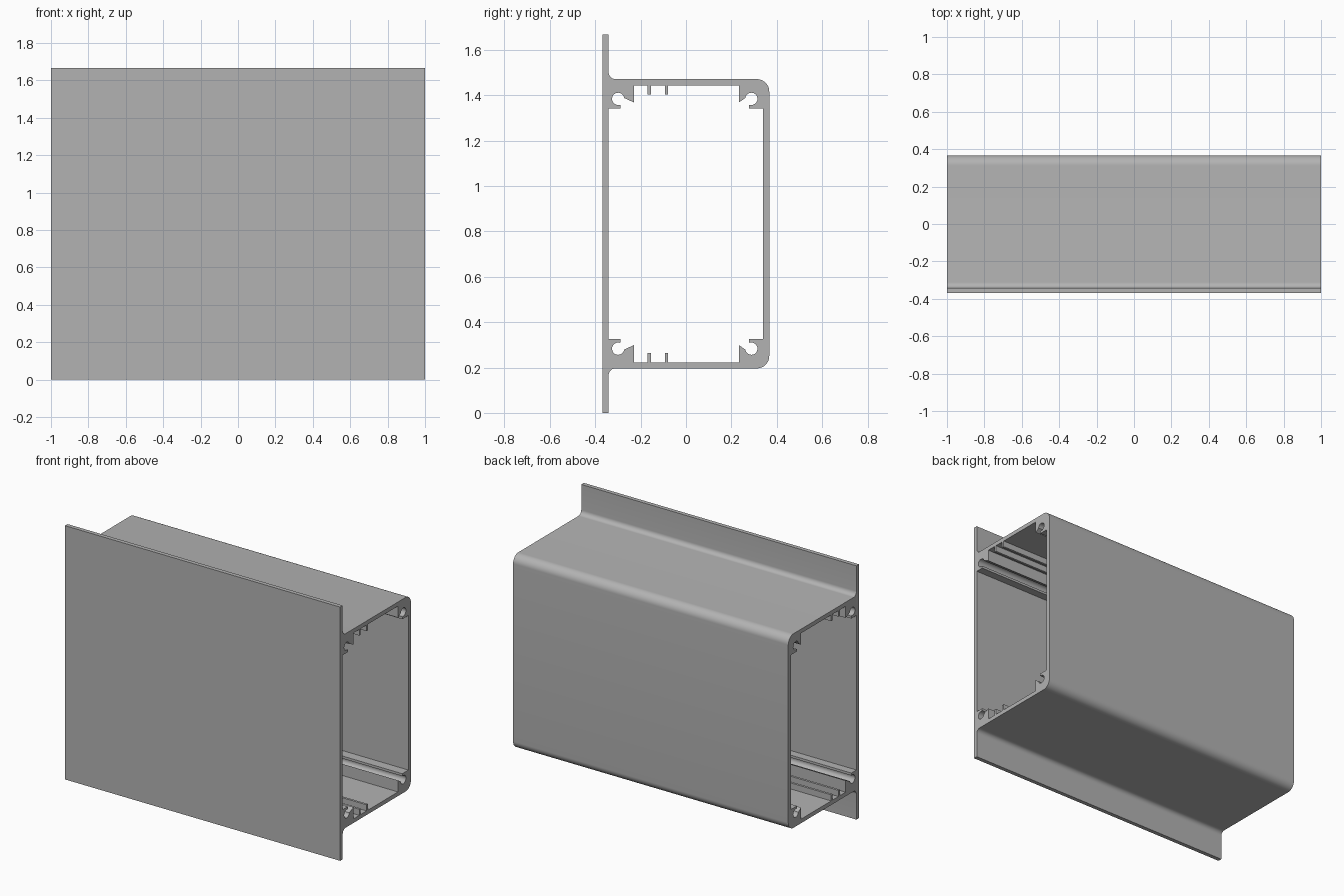
import bpy
import math
from mathutils import Matrix

cube = bpy.data.objects.get("Cube")
if cube:
    bpy.data.objects.remove(cube, do_unlink=True)

# Profile dimensions, as (y, z) in cross-section
HALF_LENGTH = 1.0
HEIGHT = 1.667
MID = HEIGHT / 2
FRONT, FRONT_IN = -0.368, -0.341
BACK, BACK_IN = 0.367, 0.34
TOP, CEILING = 1.471, 1.444
CORNER, FILLET = 0.055, 0.03
BOSS_Z, BOSS_R, BOSS_FOOT = 1.384, 0.027, 1.341


def arc(cy, cz, r, start, end, steps):
    """Points along an arc, angles in degrees."""
    angles = [math.radians(start + (end - start) * i / steps) for i in range(steps + 1)]
    return [(cy + r * math.cos(a), cz + r * math.sin(a)) for a in angles]


def screw_boss(wall, centre, tooth, side):
    """Open screw channel, from the wall to the ceiling; side is 1 or -1."""
    lip = centre + side * 0.011
    pts = [(wall, BOSS_FOOT), (lip, BOSS_FOOT), (lip, BOSS_FOOT + 0.016)]
    ring = arc(0, BOSS_Z, BOSS_R, -75, -352, 24)
    pts += [(centre + side * y, z) for y, z in ring]
    pts += [(tooth, 1.368), (tooth, CEILING)]
    return pts


def rib(y):
    """Small hanging rail on the ceiling."""
    w, low = 0.0075, 1.404
    return [(y - w, CEILING), (y - w, low), (y + w, low), (y + w, CEILING)]


def mirrored(half):
    """Close a top-half outline by reflecting it about mid height."""
    return half + [(y, 2 * MID - z) for y, z in reversed(half)]


# Outer outline: front plate with flange, fillet, rounded back corner
outer = [(FRONT, HEIGHT), (FRONT_IN, HEIGHT)]
outer += arc(FRONT_IN + FILLET, TOP + FILLET, FILLET, 180, 270, 8)
outer += arc(BACK - CORNER, TOP - CORNER, CORNER, 90, 0, 12)

# Inner outline: screw channels in the corners and two rails
inner = screw_boss(FRONT_IN, -0.299, -0.229, 1)
inner += rib(-0.162) + rib(-0.086)
inner += list(reversed(screw_boss(BACK_IN, 0.288, 0.233, -1)))

curve = bpy.data.curves.new("enclosure_profile", "CURVE")
curve.dimensions = "2D"
curve.fill_mode = "BOTH"
curve.extrude = HALF_LENGTH
for outline in (mirrored(outer), mirrored(inner)):
    spline = curve.splines.new("POLY")
    spline.points.add(len(outline) - 1)
    for point, (y, z) in zip(spline.points, outline):
        point.co = (y, z, 0, 1)
    spline.use_cyclic_u = True

# Turn the extruded profile so that it runs along x
body = bpy.data.objects.new("extruded_enclosure", curve)
bpy.context.collection.objects.link(body)
body.matrix_world = Matrix(((0, 0, 1, 0), (1, 0, 0, 0), (0, 1, 0, 0), (0, 0, 0, 1)))
bpy.ops.object.select_all(action="DESELECT")
body.select_set(True)
bpy.context.view_layer.objects.active = body
bpy.ops.object.convert(target="MESH")

# Weld caps to walls and make normals consistent
bpy.ops.object.mode_set(mode="EDIT")
bpy.ops.mesh.select_all(action="SELECT")
bpy.ops.mesh.remove_doubles(threshold=0.0001)
bpy.ops.mesh.normals_make_consistent(inside=False)
bpy.ops.object.mode_set(mode="OBJECT")
bpy.ops.object.shade_smooth_by_angle(angle=math.radians(30))

grey = bpy.data.materials.new("aluminium_grey")
grey.use_nodes = True
colour = (0.45, 0.45, 0.45, 1)
grey.diffuse_color = colour
grey.node_tree.nodes["Principled BSDF"].inputs["Base Color"].default_value = colour
body.data.materials.clear()
body.data.materials.append(grey)
